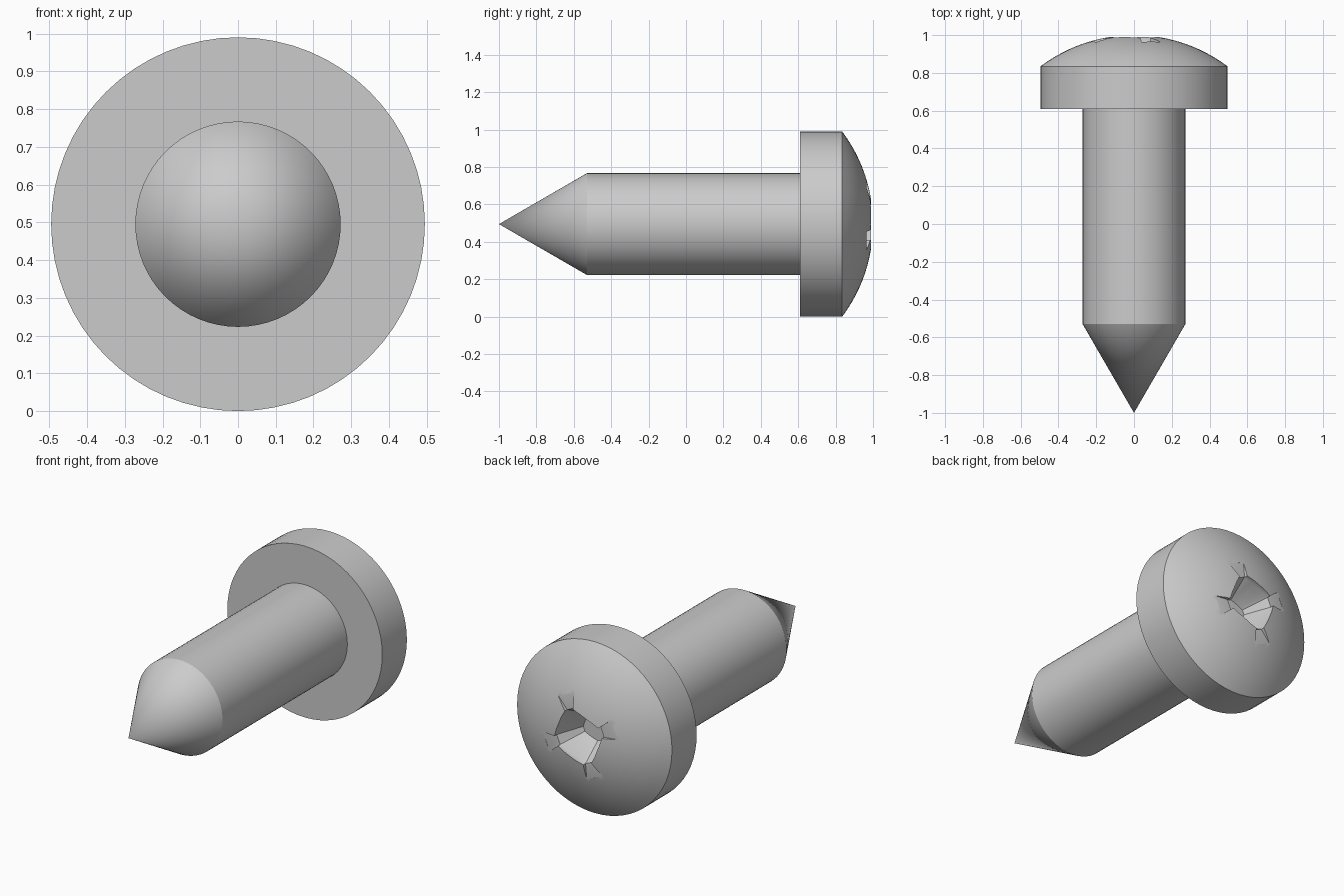
import bpy, bmesh, math

AXIS_Z = 0.495
SIDES = 64
HEAD_R, SHAFT_R = 0.495, 0.272
RIM_Y, TOP_Y = 0.835, 1.0
TILT = math.radians(22.8)      # turn of the cross recess about the axis

if "Cube" in bpy.data.objects:
    bpy.data.objects.remove(bpy.data.objects["Cube"], do_unlink=True)

steel = bpy.data.materials.new("grey steel")
steel.use_nodes = True
GREY = (0.6, 0.6, 0.6, 1)
steel.diffuse_color = GREY
steel.node_tree.nodes["Principled BSDF"].inputs["Base Color"].default_value = GREY


def finish(name, bm):
    """Turn a bmesh into a linked object with outward normals."""
    bmesh.ops.recalc_face_normals(bm, faces=bm.faces)
    mesh = bpy.data.meshes.new(name)
    bm.to_mesh(mesh)
    bm.free()
    mesh.materials.append(steel)
    obj = bpy.data.objects.new(name, mesh)
    bpy.context.collection.objects.link(obj)
    return obj


def lathe(name, profile):
    """Revolve (radius, y) points about the long axis; radius 0 makes a pole."""
    bm = bmesh.new()
    rings = []
    for r, y in profile:
        count = SIDES if r > 0 else 1
        rings.append([bm.verts.new((r * math.cos(2 * math.pi * i / SIDES), y,
                                    AXIS_Z + r * math.sin(2 * math.pi * i / SIDES)))
                      for i in range(count)])
    for a, b in zip(rings, rings[1:]):
        for i in range(SIDES):
            j = (i + 1) % SIDES
            corners = [a[i % len(a)], a[j % len(a)], b[j % len(b)], b[i % len(b)]]
            bm.faces.new(list(dict.fromkeys(corners)))
    return finish(name, bm)


def prism(name, quarter, levels):
    """Loft a four-fold outline of (side, along) points through (y, scale) levels."""
    bm = bmesh.new()
    rings = []
    for y, scale in levels:
        ring = []
        for k in range(4):
            t = TILT + k * math.pi / 2
            for side, along in quarter:
                x = side * math.cos(t) + along * math.sin(t)
                z = along * math.cos(t) - side * math.sin(t)
                ring.append(bm.verts.new((x * scale, y, AXIS_Z + z * scale)))
        rings.append(ring)
    for a, b in zip(rings, rings[1:]):
        for i in range(len(a)):
            j = (i + 1) % len(a)
            bm.faces.new((a[i], a[j], b[j], b[i]))
    bm.faces.new(rings[0])
    bm.faces.new(rings[-1])
    obj = finish(name, bm)
    obj.hide_render = True
    return obj


# Screw body: pointed tip, shank, flat head underside, rim and domed top
rise = TOP_Y - RIM_Y
dome_r = (HEAD_R ** 2 + rise ** 2) / (2 * rise)
half = math.asin(HEAD_R / dome_r)
STEPS = 12
dome = [(dome_r * math.sin(half * (1 - i / STEPS)),
         TOP_Y - dome_r * (1 - math.cos(half * (1 - i / STEPS))))
        for i in range(STEPS)]
screw = lathe("screw", [(0, -1), (SHAFT_R, -0.53), (SHAFT_R, 0.61), (HEAD_R, 0.61)]
              + dome + [(0, TOP_Y)])

# Cross recess: shallow flared arms around a deeper tapered socket
arms = prism("recess_arms",
             [(-0.028, 0.15), (-0.055, 0.236), (0.055, 0.236), (0.028, 0.15), (0.064, 0.064)],
             [(0.964, 1), (1.1, 1)])
socket = prism("recess_socket",
               [(-0.064, 0.122), (-0.028, 0.152), (0.028, 0.152), (0.064, 0.122)],
               [(0.83, 0.5), (0.964, 1), (1.1, 1)])

bpy.ops.object.select_all(action='DESELECT')
screw.select_set(True)
bpy.context.view_layer.objects.active = screw
for cutter in (arms, socket):
    mod = screw.modifiers.new(cutter.name, 'BOOLEAN')
    mod.operation = 'DIFFERENCE'
    mod.solver = 'EXACT'
    mod.object = cutter
    bpy.ops.object.modifier_apply(modifier=mod.name)
    bpy.data.objects.remove(cutter, do_unlink=True)

bpy.ops.object.shade_smooth_by_angle(angle=math.radians(28))
